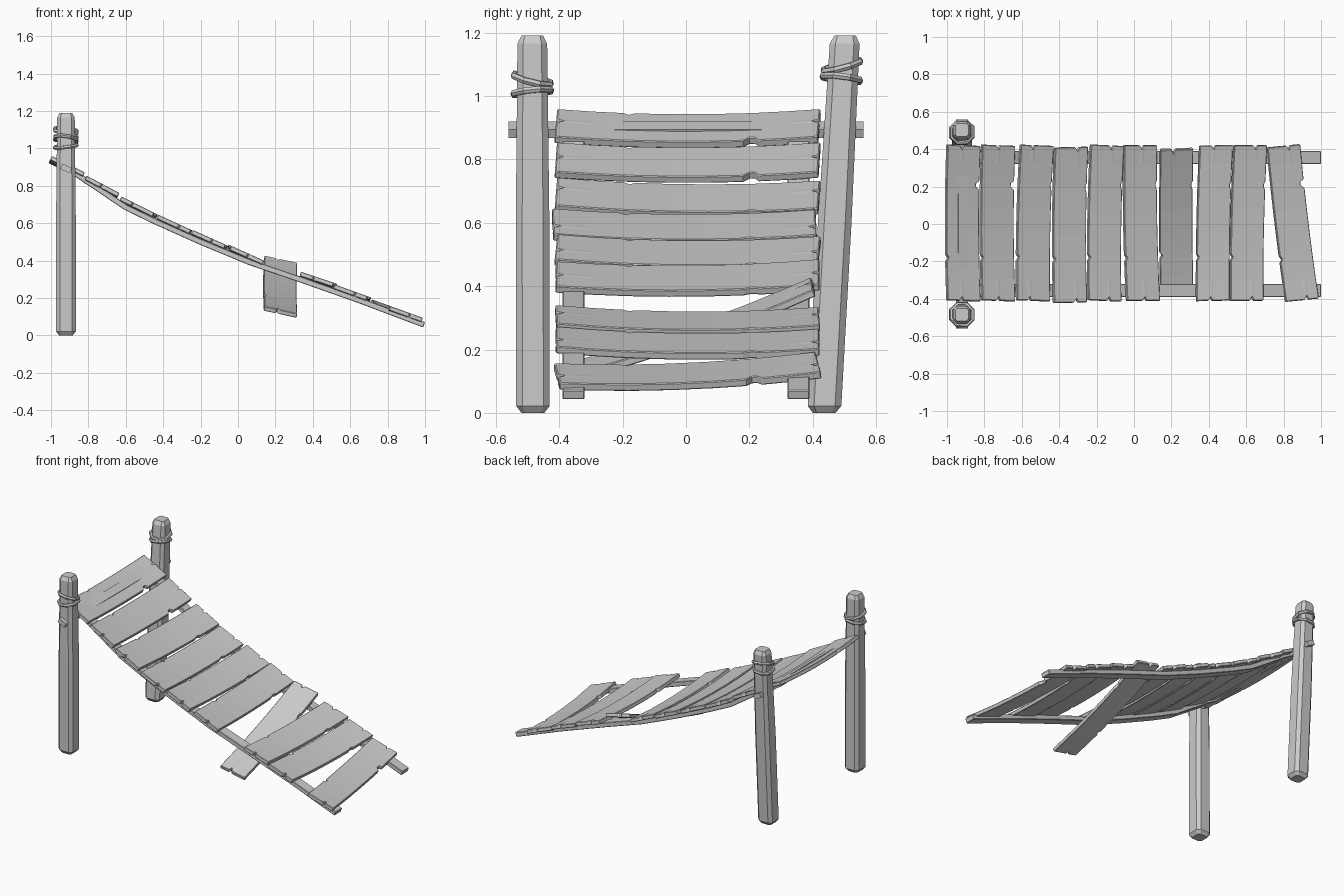
import bpy, bmesh, math, random
from mathutils import Matrix, Vector

random.seed(4)
cube = bpy.data.objects.get("Cube")
if cube:
    bpy.data.objects.remove(cube, do_unlink=True)

wood = bpy.data.materials.new("weathered_grey")
wood.use_nodes = True
GREY = (0.6, 0.6, 0.6, 1)
wood.diffuse_color = GREY
wood.node_tree.nodes["Principled BSDF"].inputs["Base Color"].default_value = GREY


def make_object(name, bm, matrix=Matrix()):
    mesh = bpy.data.meshes.new(name)
    bm.normal_update()
    bm.to_mesh(mesh)
    bm.free()
    mesh.materials.append(wood)
    obj = bpy.data.objects.new(name, mesh)
    bpy.context.collection.objects.link(obj)
    obj.matrix_world = matrix
    return obj


def grid(rows):
    """Sheet of quads from equal-length rows of points."""
    bm = bmesh.new()
    verts = [[bm.verts.new(p) for p in row] for row in rows]
    for a, b in zip(verts, verts[1:]):
        for i in range(len(a) - 1):
            bm.faces.new((a[i], a[i + 1], b[i + 1], b[i]))
    return bm


def thicken(obj, thickness, offset, bevel):
    solid = obj.modifiers.new("thickness", "SOLIDIFY")
    solid.thickness, solid.offset = thickness, offset
    edge = obj.modifiers.new("worn_edges", "BEVEL")
    edge.width, edge.segments = bevel, 1
    edge.limit_method, edge.angle_limit = "ANGLE", math.radians(50)


# Two sagging rails under the planks
RAIL = [(-0.97, 0.92), (-0.86, 0.86), (-0.6, 0.685), (-0.45, 0.612), (-0.2, 0.5),
        (0.06, 0.392), (0.33, 0.3), (0.65, 0.187), (0.995, 0.057)]
for side, y in (("left", 0.355), ("right", -0.355)):
    rows = [[(x, y - 0.035, z), (x, y + 0.035, z)] for x, z in RAIL]
    bm = grid(rows)
    bmesh.ops.reverse_faces(bm, faces=bm.faces[:])
    thicken(make_object(side + "_rail", bm), 0.03, 0, 0.003)


# Planks: dipped sheets with chipped edges and split ends
def plank(name, x, z, slope, yaw=0.0, roll=0.0, chip=0.007, y=0.005):
    pitch = math.atan(slope)
    half = 0.0875 / math.cos(pitch)
    length = 0.415
    left_chip, right_chip = -0.185, 0.2
    stations = [(-length, 0, 0), (-0.3, 0, 0)]
    stations += [(left_chip - 0.018, 0, 0), (left_chip, 0.012, 0), (left_chip + 0.018, 0, 0)]
    stations += [(-0.06, 0, 0), (0.07, 0, 0)]
    stations += [(right_chip - 0.025, 0, 0), (right_chip - 0.005, 0, chip),
                 (right_chip + 0.012, 0, chip), (right_chip + 0.025, 0, 0)]
    stations += [(0.32, 0, 0), (length, 0, 0)]
    split = random.uniform(-0.03, 0.04)
    slant = random.uniform(-0.05, 0.05)
    rows = []
    for py, cut_l, cut_r in stations:
        xs = [-half + cut_l, split - 0.012, split, split + 0.012, half - cut_r]
        row = []
        for i, px in enumerate(xs):
            end_y = py
            if abs(py) == length:
                end_y += slant * px
                if i == 2:
                    end_y -= math.copysign(0.022, py)
            row.append((px, end_y, 0.018 * ((py / length) ** 2 - 1)))
        rows.append(row)
    matrix = (Matrix.Translation((x, y, z)) @ Matrix.Rotation(roll, 4, "X")
              @ Matrix.Rotation(pitch, 4, "Y") @ Matrix.Rotation(yaw, 4, "Z"))
    thicken(make_object(name, grid(rows), matrix), 0.024, -1, 0.003)


plank("plank_1", -0.907, 0.916, 0.5, chip=0.02)
plank("plank_2", -0.721, 0.808, 0.53, chip=0.02)
plank("plank_3", -0.525, 0.695, 0.5, yaw=-0.026)
plank("plank_4", -0.335, 0.604, 0.46, yaw=-0.008, y=-0.005)
plank("plank_5", -0.147, 0.522, 0.45, yaw=-0.018)
plank("plank_6", 0.045, 0.443, 0.45, yaw=0.02)
plank("broken_plank", 0.23, 0.272, 0.22, roll=math.radians(19.2))
plank("plank_8", 0.433, 0.309, 0.33, yaw=-0.022)
plank("plank_9", 0.615, 0.238, 0.36, yaw=-0.026)
plank("plank_10", 0.852, 0.144, 0.36, yaw=0.127, chip=0.02)

# Crossbar joining both posts
bm = bmesh.new()
bmesh.ops.create_cube(bm, size=1, matrix=Matrix.Diagonal((0.055, 1.12, 0.03, 1)))
make_object("crossbar", bm, Matrix.Translation((-0.92, 0, 0.893)) @ Matrix.Rotation(0.46, 4, "Y"))

# Posts: chamfered square shafts, the left one leaning outwards
POST_X = -0.92
RINGS = [(0, 0.036, 0.012), (0.022, 0.053, 0.02), (0.6, 0.053, 0.02),
         (1.165, 0.047, 0.018), (1.19, 0.034, 0.01)]


def post(name, foot_y, top_y):
    bm = bmesh.new()
    loops = []
    for z, h, c in RINGS:
        cy = foot_y + (top_y - foot_y) * z / 1.19
        k = h - c
        outline = [(h, -k), (h, k), (k, h), (-k, h), (-h, k), (-h, -k), (-k, -h), (k, -h)]
        loops.append([bm.verts.new((POST_X + px, cy + py, z)) for px, py in outline])
    for a, b in zip(loops, loops[1:]):
        for i in range(8):
            j = (i + 1) % 8
            bm.faces.new((a[i], a[j], b[j], b[i]))
    bm.faces.new(loops[0][::-1])
    bm.faces.new(loops[-1])
    make_object(name, bm)


post("right_post", -0.483, -0.485)
post("left_post", 0.436, 0.502)


# Rope loops wound at a slant around each post
def rope(name, y, z, tilt_x, tilt_y):
    bm = bmesh.new()
    sides, tube = 8, 6
    loops = []
    for i in range(sides):
        turn = Matrix.Rotation(math.tau * (i + 0.5) / sides, 3, "Z")
        ring = []
        for j in range(tube):
            a = math.tau * j / tube
            ring.append(bm.verts.new(turn @ Vector((0.063 + 0.011 * math.cos(a), 0, 0.011 * math.sin(a)))))
        loops.append(ring)
    for i in range(sides):
        a, b = loops[i], loops[(i + 1) % sides]
        for j in range(tube):
            k = (j + 1) % tube
            bm.faces.new((a[j], b[j], b[k], a[k]))
    matrix = (Matrix.Translation((POST_X, y, z)) @ Matrix.Rotation(tilt_x, 4, "X")
              @ Matrix.Rotation(tilt_y, 4, "Y"))
    make_object(name, bm, matrix)


rope("right_rope_upper", -0.485, 1.052, -0.24, 0.15)
rope("right_rope_lower", -0.485, 1.012, 0.1, -0.12)
rope("left_rope_upper", 0.492, 1.095, 0.26, 0.12)
rope("left_rope_lower", 0.49, 1.055, -0.12, -0.12)
